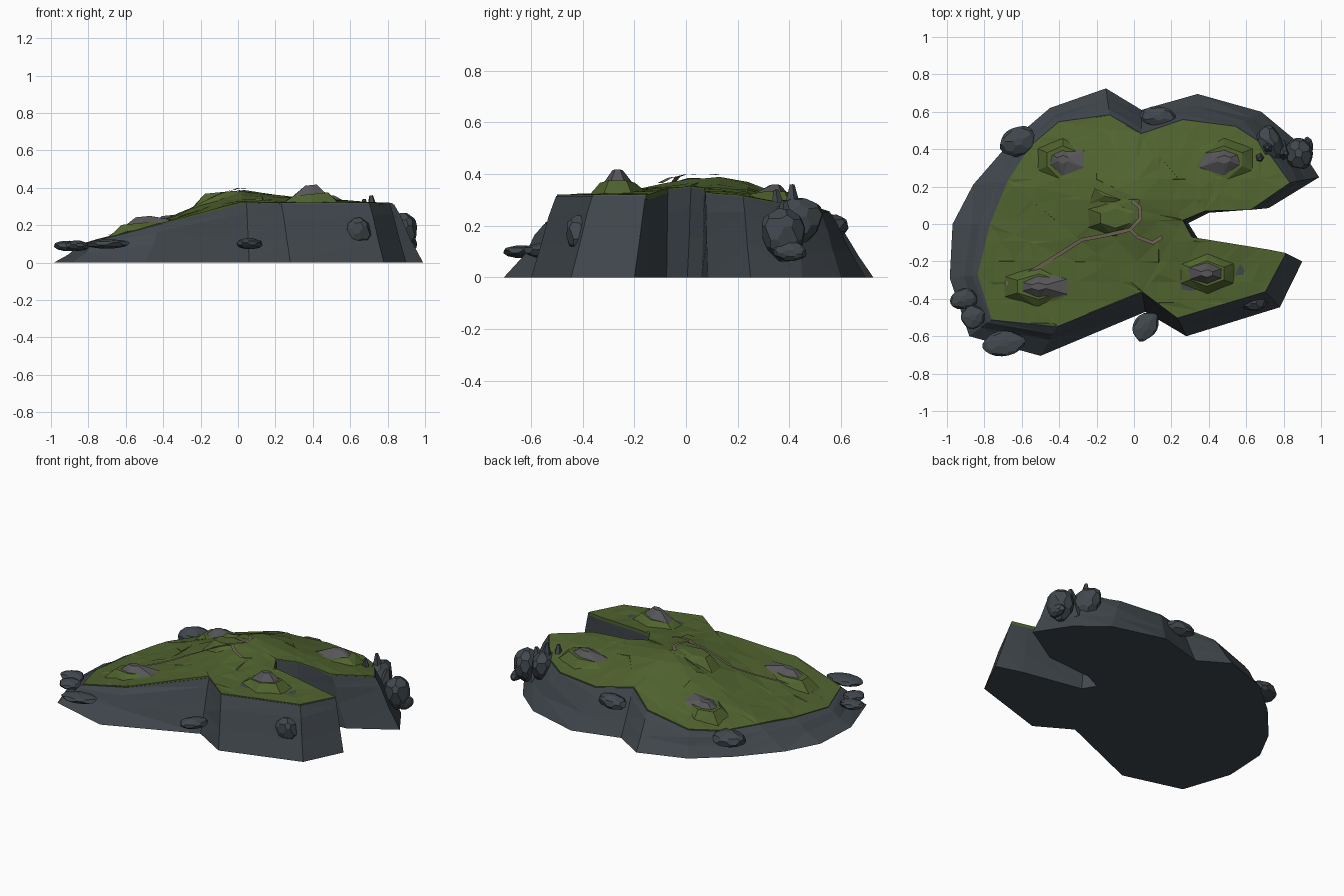
import bpy, bmesh, math, random
from mathutils import Vector

if "Cube" in bpy.data.objects:
    bpy.data.objects.remove(bpy.data.objects["Cube"])
random.seed(4)


def mat(name, c):
    m = bpy.data.materials.new(name)
    m.diffuse_color = (*c, 1)
    m.use_nodes = True
    m.node_tree.nodes["Principled BSDF"].inputs["Base Color"].default_value = m.diffuse_color
    return m


CLIFF = mat("cliff_stone", (0.052, 0.064, 0.074))
GRASS = mat("grass", (0.08, 0.125, 0.028))
STONE = mat("outcrop_stone", (0.095, 0.095, 0.1))
DIRT = mat("dirt", (0.16, 0.13, 0.09))


def finish(bm, name, m):
    bmesh.ops.recalc_face_normals(bm, faces=bm.faces)
    me = bpy.data.meshes.new(name)
    bm.to_mesh(me)
    bm.free()
    me.materials.append(m)
    ob = bpy.data.objects.new(name, me)
    bpy.context.collection.objects.link(ob)
    return ob


def height(x, y):
    """Plateau height: ramp rising from the left, central hill, falling at the back."""
    z = max(0.1, min(0.32, 0.11 + 0.26 * (x + 0.8)))
    z += 0.068 * math.exp(-((x + 0.03) ** 2 + (y - 0.12) ** 2) / 0.09)
    z += 0.02 * math.exp(-((x - 0.45) ** 2 + y ** 2) / 0.05)
    return z - 0.19 * max(0, y - 0.2)


# Matching outlines: foot of the cliff and rim of the grass
foot = [(-.15, .725), (.04, .61), (.34, .695), (.68, .6), (.86, .45), (.99, .25),
        (.72, .085), (.4, .06), (.29, .005), (.34, -.075), (.73, -.15), (.9, -.2),
        (.78, -.445), (.28, -.6), (.06, -.47), (-.5, -.705), (-.88, -.6), (-.985, -.29),
        (-.97, 0), (-.86, .21), (-.66, .44), (-.45, .62)]
rim = [(-.13, .58), (.04, .48), (.26, .555), (.54, .52), (.68, .43), (.83, .22),
       (.62, .075), (.38, .07), (.26, .02), (.31, -.07), (.71, -.135), (.81, -.155),
       (.7, -.36), (.23, -.5), (.045, -.36), (-.41, -.545), (-.76, -.51), (-.835, -.27),
       (-.77, 0), (-.675, .23), (-.56, .41), (-.4, .545)]

# Cliff: stacked rings from foot to rim
bm = bmesh.new()
rings = []
for t, f in ((0, 0), (.45, .42), (.72, .78), (.97, 1)):
    ring = []
    for a, b in zip(foot, rim):
        j = random.uniform(-.1, .1) if 0 < t < .9 else 0
        x, y = Vector(a).lerp(Vector(b), t + j)
        ring.append(bm.verts.new((x, y, f * (1 + j) * (height(*b) - .006))))
    rings.append(ring)
n = len(foot)
for lo, hi in zip(rings, rings[1:]):
    for i in range(n):
        k = (i + 1) % n
        bm.faces.new((lo[i], lo[k], hi[k], hi[i]))
bm.faces.new(rings[0])
bm.faces.new(rings[-1])
bmesh.ops.triangulate(bm, faces=bm.faces)
finish(bm, "cliff", CLIFF)

# Grass plateau: rim polygon cut into a grid and draped over the height function
bm = bmesh.new()
bm.faces.new([bm.verts.new((x, y, 0)) for x, y in rim])
bmesh.ops.triangulate(bm, faces=bm.faces)
for axis in ((1, 0, 0), (0, 1, 0)):
    for i in range(-8, 9):
        bmesh.ops.bisect_plane(bm, geom=bm.verts[:] + bm.edges[:] + bm.faces[:],
                               plane_co=Vector(axis) * (i * .11 + .02), plane_no=axis)
for v in bm.verts:
    v.co.z = height(v.co.x, v.co.y)
    if not v.is_boundary:
        v.co.z += random.uniform(-.004, .004)
bmesh.ops.triangulate(bm, faces=bm.faces)
border = [e for e in bm.edges if e.is_boundary]
lip = bmesh.ops.extrude_edge_only(bm, edges=border)["geom"]
for v in lip:
    if isinstance(v, bmesh.types.BMVert):
        v.co.z -= .02
finish(bm, "grass_plateau", GRASS)


def mound(name, x, y, w, d, h, top, m, lift=0):
    """Six-sided tapered mound sitting on the plateau."""
    bm = bmesh.new()
    bmesh.ops.create_cone(bm, cap_ends=True, segments=6, radius1=1, radius2=top, depth=1)
    for v in bm.verts:
        up = v.co.z > 0
        px, py = x + v.co.x * w / 2, y + v.co.y * d / 1.73
        v.co = (px, py, height(x, y) + h + (px - x) * .1 if up else height(px, py) - .008 + lift)
    bmesh.ops.triangulate(bm, faces=bm.faces)
    finish(bm, name, m)


# Stone outcrops, each in a grassy skirt
for i, (x, y, w, d, h) in enumerate([(-.38, .345, .26, .15, .05), (.48, .345, .3, .15, .06),
                                     (-.51, -.335, .35, .14, .06), (.39, -.265, .28, .14, .088)]):
    mound(f"outcrop_{i}", x, y, w, d, h, .25, STONE, .012)
    mound(f"outcrop_skirt_{i}", x, y, w * 1.25, d * 1.4, h * .45, .6, GRASS)

# Low grassy knolls and a small crag on the summit
mound("summit_knoll", -.1, .03, .36, .18, .025, .5, GRASS)
bm = bmesh.new()
p = [bm.verts.new((x, y, height(x, y) + dz)) for x, y, dz in
     [(-.21, .19, .025), (-.07, .13, .01), (-.24, .11, 0), (-.15, .1, -.01), (-.16, .15, .02)]]
for f in ((0, 1, 4), (1, 3, 4), (3, 2, 4), (2, 0, 4)):
    bm.faces.new([p[i] for i in f])
finish(bm, "summit_crag", GRASS)


def path(name, pts, w=.02):
    """Dirt ribbon draped just above the ground."""
    bm = bmesh.new()
    fine = []
    for a, b in zip(pts, pts[1:]):
        fine += [Vector(a).lerp(Vector(b), k / 4) for k in range(4)]
    fine.append(Vector(pts[-1]))
    prev = None
    for i, c in enumerate(fine):
        d = (fine[min(i + 1, len(fine) - 1)] - fine[max(i - 1, 0)]).normalized()
        s = Vector((-d.y, d.x)) * w / 2
        lift = .01 + .02 * math.exp(-((c.x + .1) ** 2 / .02 + (c.y + .01) ** 2 / .01))
        pair = [bm.verts.new((*q, height(*c) + lift)) for q in (c - s, c + s)]
        if prev:
            bm.faces.new((prev[0], pair[0], pair[1], prev[1]))
        prev = pair
    finish(bm, name, DIRT)


path("main_path", [(-.69, -.32), (-.62, -.3), (-.28, -.085), (-.15, -.06), (-.02, -.03),
                   (.035, .03), (.03, .09), (-.01, .125)])
path("side_path", [(-.02, -.03), (.02, -.07), (.1, -.1), (.15, -.07)])


def rock(name, loc, size, turn=0):
    """Faceted boulder from a jittered icosphere; size is full extent."""
    bm = bmesh.new()
    bmesh.ops.create_icosphere(bm, subdivisions=1, radius=1)
    for v in bm.verts:
        v.co *= random.uniform(.85, 1.1)
    bmesh.ops.bevel(bm, geom=bm.verts[:], offset=.3, affect='VERTICES')
    ob = finish(bm, name, CLIFF)
    ob.location = loc
    ob.scale = [s / 2 for s in size]
    ob.rotation_euler = (0, 0, turn)


# Boulders around the cliff
for i, (loc, size, turn) in enumerate([
        ((-.62, .44, .11), (.23, .18, .11), .5), ((.13, .57, .2), (.23, .13, .1), -.2),
        ((.88, .38, .17), (.17, .2, .24), .2), ((.93, .4, .1), (.07, .16, .09), 0),
        ((.73, .43, .22), (.16, .24, .22), .3), ((.64, -.41, .17), (.17, .13, .19), .3),
        ((.06, -.55, .1), (.14, .2, .07), -.5), ((-.7, -.635, .1), (.27, .16, .06), .15),
        ((-.91, -.4, .09), (.18, .13, .07), 0), ((-.86, -.5, .09), (.14, .15, .06), .6)]):
    rock(f"boulder_{i}", loc, size, turn)

# Pointed crags at the back right corner
for i, (x, y, r, top) in enumerate([(.72, .41, .05, .36), (.67, .36, .05, .34), (.79, .38, .06, .3)]):
    bm = bmesh.new()
    bmesh.ops.create_cone(bm, cap_ends=True, segments=5, radius1=r * 1.3, radius2=r * .2, depth=.2)
    ob = finish(bm, f"spire_{i}", CLIFF)
    ob.location = (x, y, top - .1)
    ob.rotation_euler = (.1 * i, -.08, i)
